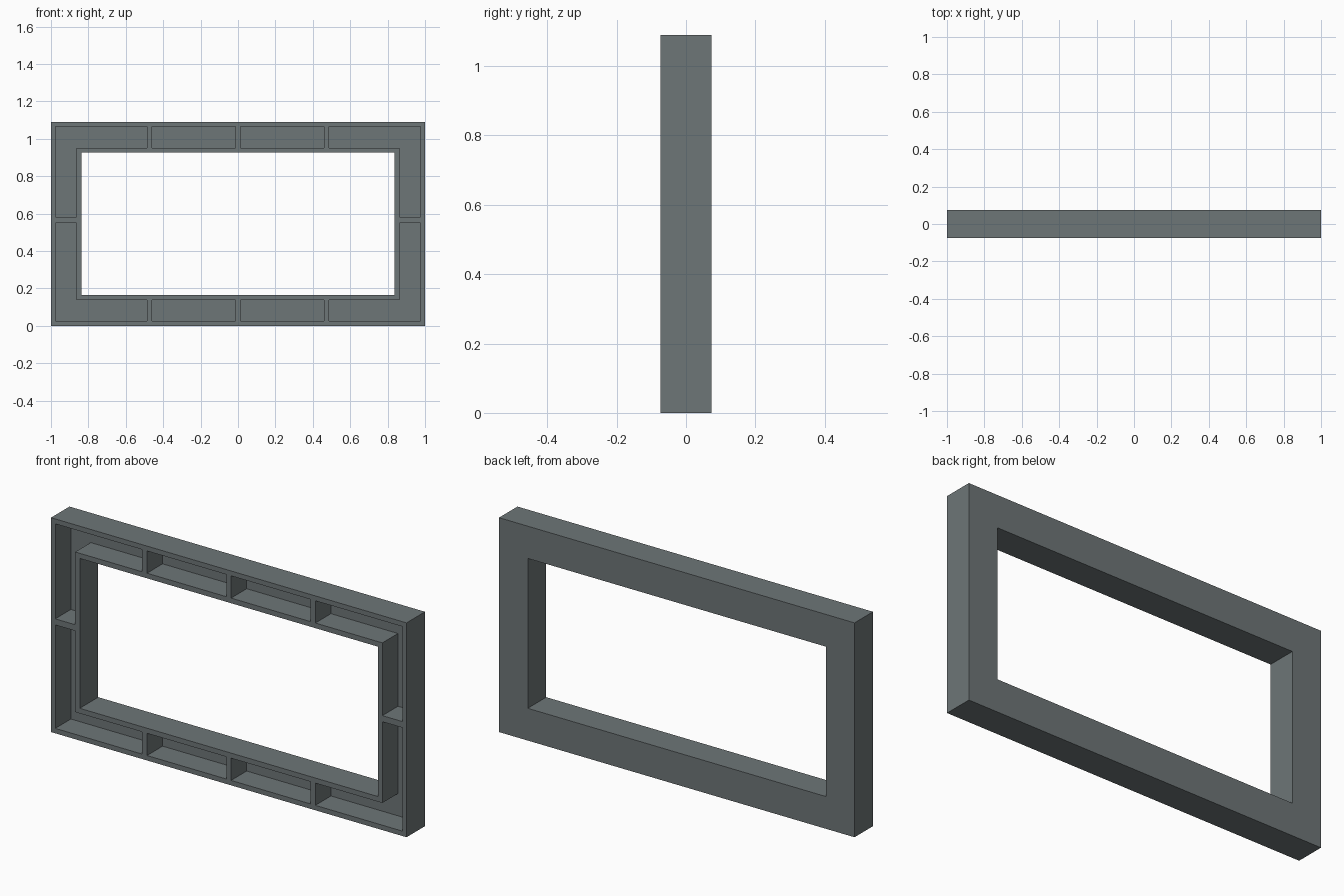
import bpy, bmesh

if "Cube" in bpy.data.objects:
    bpy.data.objects.remove(bpy.data.objects["Cube"])

HEIGHT, HALF_DEPTH = 1.09, 0.074
FLOOR = 0.051              # y of the pocket floors, leaving a thin back plate
OUT_X, IN_X = 0.976, 0.864   # inner faces of the outer and inner walls
OPEN_X, OPEN_Z = 0.838, 0.164


def prism(bm, outline, y0, y1):
    """Extrude an (x, z) outline from y0 to y1 as a closed solid."""
    a = [bm.verts.new((x, y0, z)) for x, z in outline]
    b = [bm.verts.new((x, y1, z)) for x, z in outline]
    faces = [bm.faces.new(a), bm.faces.new(b[::-1])]
    n = len(a)
    for i in range(n):
        j = (i + 1) % n
        faces.append(bm.faces.new((a[j], a[i], b[i], b[j])))
    bmesh.ops.recalc_face_normals(bm, faces=faces)


def rect(x0, x1, z0, z1):
    return [(x0, z0), (x1, z0), (x1, z1), (x0, z1)]


def make_object(name, bm):
    mesh = bpy.data.meshes.new(name)
    bm.to_mesh(mesh)
    bm.free()
    obj = bpy.data.objects.new(name, mesh)
    bpy.context.collection.objects.link(obj)
    return obj


grey = bpy.data.materials.new("dark grey")
grey.diffuse_color = (0.155, 0.18, 0.185, 1)
grey.use_nodes = True
grey.node_tree.nodes["Principled BSDF"].inputs["Base Color"].default_value = grey.diffuse_color

# Solid block for the window frame
bm = bmesh.new()
prism(bm, rect(-1, 1, 0, HEIGHT), -HALF_DEPTH, HALF_DEPTH)
frame = make_object("window_frame", bm)
frame.data.materials.append(grey)

# Cutter: central opening and the pockets between the ribs
bm = bmesh.new()
prism(bm, rect(-OPEN_X, OPEN_X, OPEN_Z, HEIGHT - OPEN_Z), -0.2, 0.2)
rows = ((0.025, 0.138, 0.551), (HEIGHT - 0.025, HEIGHT - 0.138, 0.582))
for z_out, z_in, z_rib in rows:
    for s in (-1, 1):
        # L-shaped corner pocket
        prism(bm, [(s * OUT_X, z_out), (s * 0.487, z_out), (s * 0.487, z_in),
                   (s * IN_X, z_in), (s * IN_X, z_rib), (s * OUT_X, z_rib)],
              -0.2, FLOOR)
        # Straight pocket beside the centre rib
        prism(bm, rect(s * 0.46, s * 0.013, z_out, z_in), -0.2, FLOOR)
cutter = make_object("pocket_cutter", bm)
cutter.data.materials.append(grey)
cutter.hide_render = True

# Carve the frame, then discard the cutter
mod = frame.modifiers.new("carve", 'BOOLEAN')
mod.operation = 'DIFFERENCE'
mod.solver = 'EXACT'
mod.object = cutter
bpy.context.view_layer.objects.active = frame
frame.select_set(True)
bpy.ops.object.modifier_apply(modifier=mod.name)
bpy.data.objects.remove(cutter)
